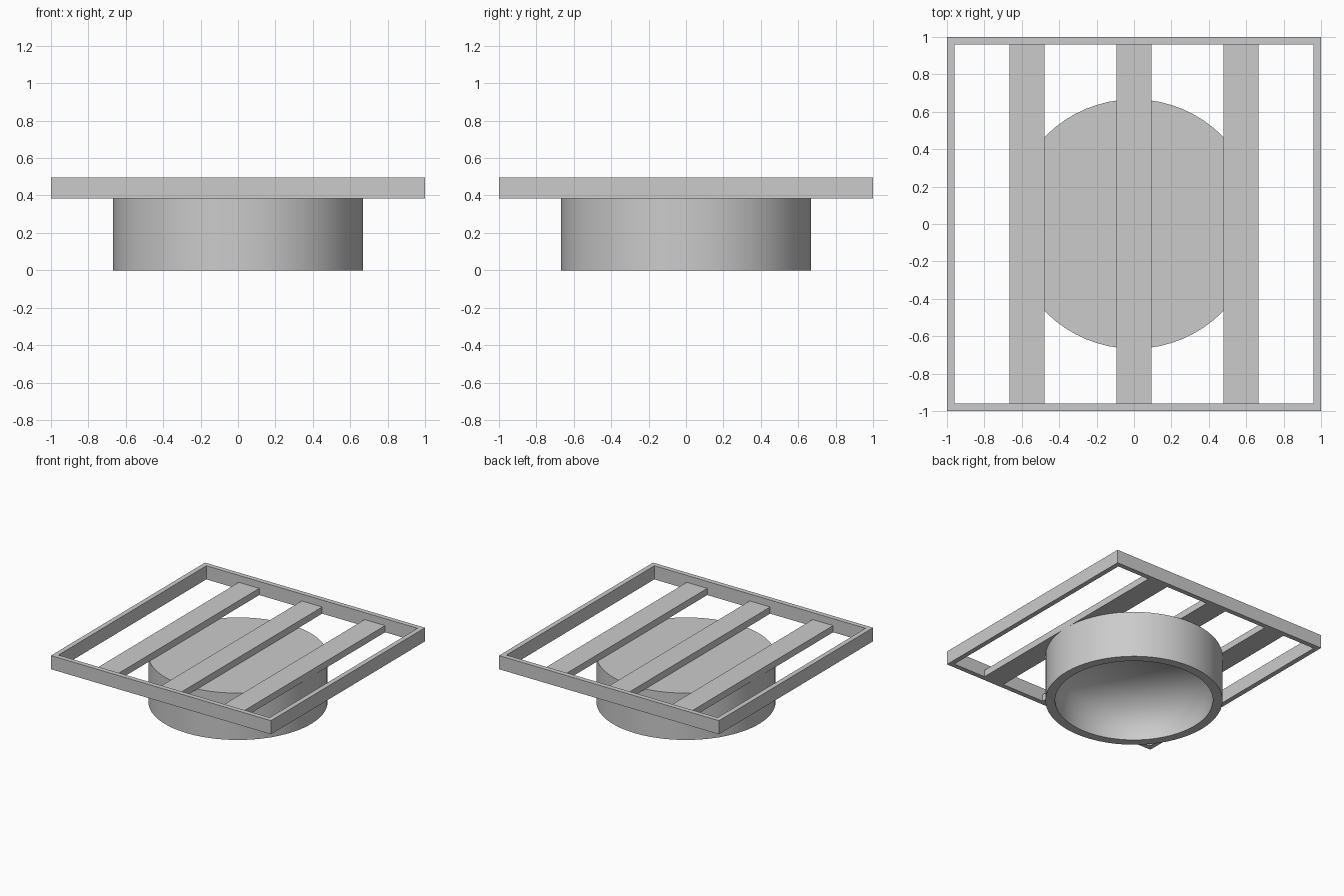
import bpy, bmesh, math

cube = bpy.data.objects.get("Cube")
if cube:
    bpy.data.objects.remove(cube, do_unlink=True)

# One plain grey finish for everything
grey = bpy.data.materials.new("plain_grey")
grey.use_nodes = True
grey.diffuse_color = (0.6, 0.6, 0.6, 1)
grey.node_tree.nodes["Principled BSDF"].inputs["Base Color"].default_value = (0.6, 0.6, 0.6, 1)

BASE, TOP = 0.385, 0.497      # height range of the frame
RADIUS, BORE = 0.667, 0.595   # drum outside and opening
CEILING = 0.28                # depth of the hollow under the drum
SLAT_TOP = 0.44
RAIL = 0.04
SEGMENTS = 64


def finish(name, bm):
    bmesh.ops.recalc_face_normals(bm, faces=bm.faces)
    mesh = bpy.data.meshes.new(name)
    bm.to_mesh(mesh)
    bm.free()
    mesh.materials.append(grey)
    obj = bpy.data.objects.new(name, mesh)
    bpy.context.collection.objects.link(obj)


def box(name, x0, x1, y0, y1, z0, z1):
    bm = bmesh.new()
    bmesh.ops.create_cube(bm, size=1)
    for v in bm.verts:
        v.co = (x1 if v.co.x > 0 else x0, y1 if v.co.y > 0 else y0, z1 if v.co.z > 0 else z0)
    finish(name, bm)


# Square frame: an outer and an inner ring bridged into one piece
bm = bmesh.new()
loops = []
for half, z in ((1, BASE), (1, TOP), (1 - RAIL, TOP), (1 - RAIL, BASE)):
    loops.append([bm.verts.new((sx * half, sy * half, z))
                  for sx, sy in ((-1, -1), (1, -1), (1, 1), (-1, 1))])
for i in range(4):
    a, b = loops[i], loops[(i + 1) % 4]
    for j in range(4):
        k = (j + 1) % 4
        bm.faces.new((a[j], a[k], b[k], b[j]))
finish("square_frame", bm)

# Three slats, running front to back
for name, x in (("right_slat", -0.572), ("middle_slat", 0), ("left_slat", 0.572)):
    box(name, x - 0.093, x + 0.093, RAIL - 1, 1 - RAIL, BASE, SLAT_TOP)

# Drum with a straight-sided hollow underneath, turned from a profile
profile = [(0, BASE), (RADIUS, BASE), (RADIUS, 0), (BORE, 0), (BORE, CEILING), (0, CEILING)]
bm = bmesh.new()
points = [bm.verts.new((r, 0, z)) for r, z in profile]
edges = [bm.edges.new(pair) for pair in zip(points, points[1:])]
bmesh.ops.spin(bm, geom=points + edges, cent=(0, 0, 0), axis=(0, 0, 1),
               angle=math.tau, steps=SEGMENTS)
bmesh.ops.remove_doubles(bm, verts=bm.verts, dist=0.0005)
for f in bm.faces:
    f.smooth = True
# Crisp outer rims; the corner inside the hollow blends softly
for e in bm.edges:
    if abs(e.calc_face_angle(0)) > 1 and e.verts[0].co.z != CEILING:
        e.smooth = abs(e.verts[0].co.z - CEILING) < 0.01
finish("drum", bm)
